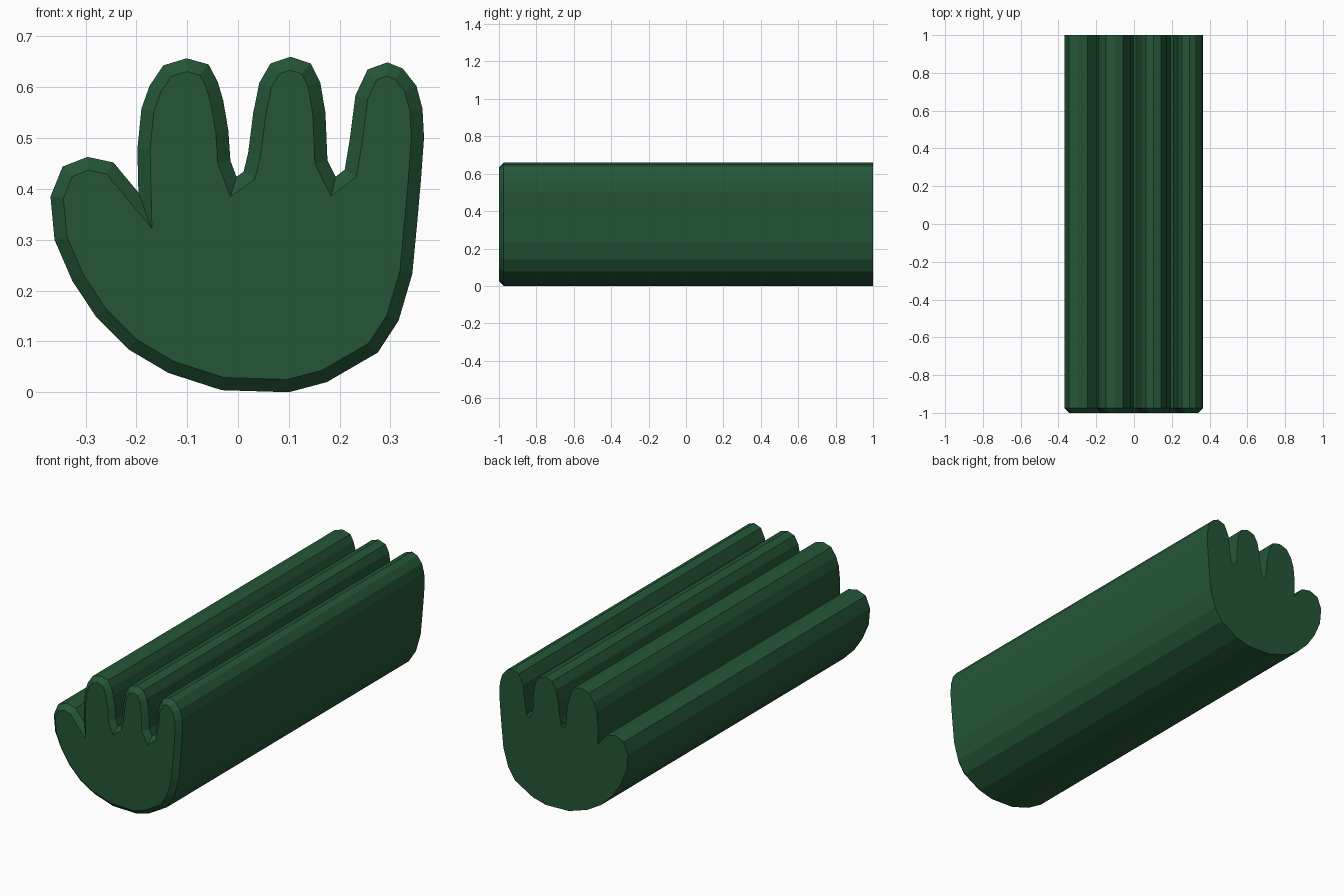
import bpy
import bmesh

# Remove the default cube
default_cube = bpy.data.objects.get("Cube")
if default_cube:
    bpy.data.objects.remove(default_cube, do_unlink=True)

HALF_LENGTH = 1.0
CHAMFER = 0.025
UNIT = 0.001  # the outline is written in thousandths

# Paw outline as (x, z), counter-clockwise seen from the front
palm_right_side = [(100, 2), (175, 22), (275, 80), (316, 143), (343, 235),
                   (353, 340), (360, 420)]
outer_finger = [(366, 503), (363, 560), (351, 605), (324, 639), (294, 651),
                (255, 637), (231, 586), (220, 500), (210, 440)]
first_gap = [(192, 426)]
middle_finger = [(176, 458), (172, 552), (162, 611), (143, 649), (103, 662),
                 (64, 649), (42, 611), (30, 552), (20, 473), (11, 436)]
second_gap = [(-3, 426)]
inner_finger = [(-15, 458), (-19, 517), (-29, 576), (-40, 613), (-58, 647),
                (-101, 659), (-147, 645), (-174, 605), (-190, 560), (-198, 480)]
thumb_gap = [(-196, 395)]
thumb = [(-245, 454), (-296, 465), (-345, 446), (-369, 387), (-361, 302)]
palm_left_side = [(-326, 221), (-279, 150), (-215, 86), (-137, 40), (-32, 6)]

outline = (palm_right_side + outer_finger + first_gap + middle_finger
           + second_gap + inner_finger + thumb_gap + thumb + palm_left_side)


def make_material(name, color):
    """Plain single-colour material."""
    material = bpy.data.materials.new(name)
    material.use_nodes = True
    material.diffuse_color = color
    shader = material.node_tree.nodes["Principled BSDF"]
    shader.inputs["Base Color"].default_value = color
    shader.inputs["Roughness"].default_value = 0.8
    return material


def build_paw_bar(name, points, material):
    """Extrude the outline along y and chamfer only its front rim."""
    bm = bmesh.new()
    bottom = min(z for x, z in points)
    rim = [bm.verts.new((x * UNIT, -HALF_LENGTH, (z - bottom) * UNIT))
           for x, z in points]
    front = bm.faces.new(rim)

    # Long body and back cap
    back = [bm.verts.new((v.co.x, HALF_LENGTH, v.co.z)) for v in rim]
    bm.faces.new(list(reversed(back)))
    for i in range(len(rim)):
        j = (i + 1) % len(rim)
        bm.faces.new((rim[j], rim[i], back[i], back[j]))
    bmesh.ops.recalc_face_normals(bm, faces=bm.faces[:])

    # Front chamfer: inset the cap, then push its old rim back
    bmesh.ops.inset_individual(bm, faces=[front], thickness=CHAMFER,
                               use_even_offset=True)
    for vert in rim:
        vert.co.y += CHAMFER

    mesh = bpy.data.meshes.new(name)
    bm.to_mesh(mesh)
    bm.free()
    mesh.materials.append(material)
    paw = bpy.data.objects.new(name, mesh)
    bpy.context.collection.objects.link(paw)
    return paw


dark_green = make_material("dark_green", (0.018, 0.094, 0.038, 1.0))
build_paw_bar("paw_bar", outline, dark_green)
